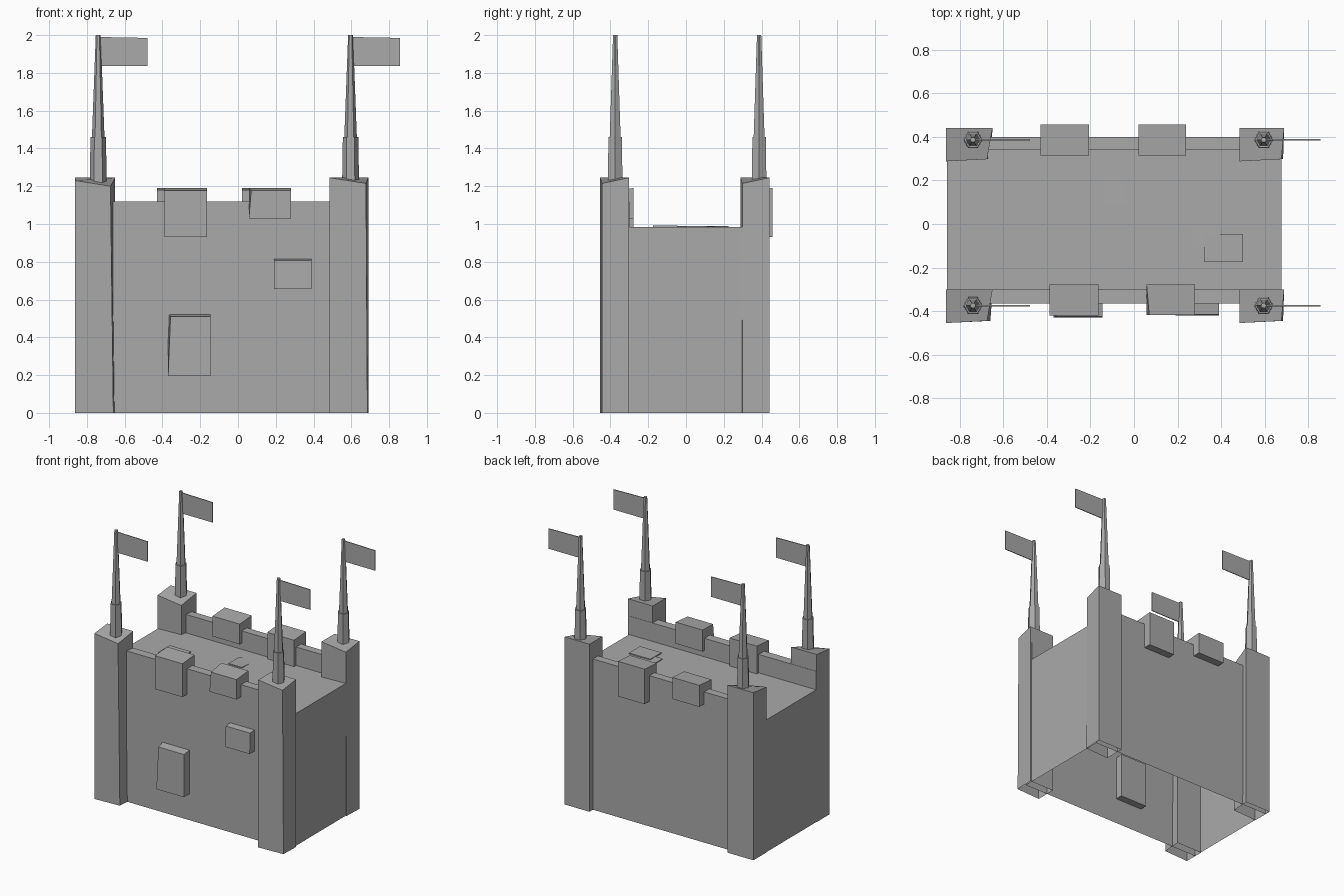
import bpy, bmesh
from mathutils import Vector

cube = bpy.data.objects.get("Cube")
if cube:
    bpy.data.objects.remove(cube)

stone = bpy.data.materials.new("grey_stone")
stone.use_nodes = True
stone.diffuse_color = (0.4, 0.4, 0.4, 1)
stone.node_tree.nodes["Principled BSDF"].inputs["Base Color"].default_value = (0.4, 0.4, 0.4, 1)


def finish(name, bm):
    bmesh.ops.recalc_face_normals(bm, faces=bm.faces)
    mesh = bpy.data.meshes.new(name)
    bm.to_mesh(mesh)
    bm.free()
    mesh.materials.append(stone)
    obj = bpy.data.objects.new(name, mesh)
    bpy.context.collection.objects.link(obj)
    return obj


def block(name, x, y, z, shape=None, open_bottom=False):
    """Box between limits; shape(sx, sy, sz) returns an offset for each corner."""
    bm = bmesh.new()
    bmesh.ops.create_cube(bm, size=2)
    for v in bm.verts:
        side = [c > 0 for c in v.co]
        v.co = Vector((x[side[0]], y[side[1]], z[side[2]]))
        if shape:
            v.co += Vector(shape(*side))
    finish_bottom = [f for f in bm.faces if all(v.co.z <= z[0] + 0.001 for v in f.verts)]
    if open_bottom:
        bmesh.ops.delete(bm, geom=finish_bottom, context='FACES_ONLY')
    return finish(name, bm)


# Hollow keep: cross-section with both parapets, run along x, open underneath
profile = [(-0.365, 0), (-0.365, 1.12), (-0.30, 1.12), (-0.30, 0.983),
           (0.34, 0.983), (0.34, 1.12), (0.40, 1.12), (0.40, 0)]
bm = bmesh.new()
ends = [[bm.verts.new((x, y, z)) for y, z in profile] for x in (-0.86, 0.678)]
for end in ends:
    bm.faces.new(end)
for i in range(len(profile) - 1):
    bm.faces.new((ends[0][i], ends[0][i + 1], ends[1][i + 1], ends[1][i]))
finish("keep_walls_and_roof", bm)


# Corner towers with slightly crooked fronts and sloping tops
def tower_shape(is_left):
    def shape(sx, sy, sz):
        if sy:
            return (0, 0, 0)
        dx = (-0.025 if sz else -0.01) if sx else 0
        dy = 0.01 if sx else 0
        low = 0.015 if sx == is_left else 0.045
        if is_left:
            low = 0.03 if sx else 0
        return (dx * (0.5 if is_left else 1), dy, -low if sz else 0)
    return shape


# Tapered six-sided poles
def pole(name, x, y, z0, z1, r0, r1):
    bm = bmesh.new()
    bmesh.ops.create_cone(bm, cap_ends=True, segments=6, radius1=r0, radius2=r1, depth=z1 - z0)
    for v in bm.verts:
        v.co = Vector((x + v.co.y, y + v.co.x, v.co.z + (z0 + z1) / 2))
    finish(name, bm)


for side, x0, x1, px in (("right", -0.863, -0.65, -0.74), ("left", 0.485, 0.69, 0.596)):
    for end, y0, py in (("front", -0.455, -0.375), ("back", 0.288, 0.387)):
        tag = end + "_" + side
        block(tag + "_tower", (x0, x1), (y0, y0 + 0.153), (0, 1.245),
              tower_shape(side == "left"), open_bottom=True)
        pole(tag + "_pole_base", px, py, 1.2, 1.46, 0.045, 0.041)
        pole(tag + "_flagpole", px, py, 1.44, 2.0, 0.034, 0.013)
        block(tag + "_flag", (px, px + 0.262), (py - 0.003, py + 0.003), (1.836, 1.99),
              lambda sx, sy, sz: (0, 0, -0.005 if sx and sz else 0))


# Battlements, with the outer top edge dropped a little
def sloped(drop, inset=0.0, lean=0.0):
    return lambda sx, sy, sz: ((lean if sz and not sx and not sy else 0),
                               (inset if sz and not sy else 0),
                               (-drop if sz and not sy else 0))


block("front_battlement_right", (-0.388, -0.163), (-0.42, -0.278), (0.93, 1.19), sloped(0.012))
block("front_battlement_left", (0.058, 0.28), (-0.418, -0.278), (1.03, 1.19), sloped(0.012, 0, 0.012))
block("back_battlement_right", (-0.43, -0.207), (0.315, 0.457), (1.03, 1.19), sloped(0.01))
block("back_battlement_left", (0.02, 0.24), (0.315, 0.457), (0.93, 1.19), sloped(0.01))

# Door and window slabs on the front wall
block("door", (-0.37, -0.145), (-0.43, -0.31), (0.195, 0.53), sloped(0.02, 0.005, 0.013))
block("window", (0.19, 0.39), (-0.42, -0.31), (0.655, 0.82), sloped(0.012, 0.005))

# Thin slabs lying on the roof
slabs = [(-0.635, -0.46, -0.025, 0.105), (-0.145, -0.035, 0.095, 0.225),
         (0.265, 0.395, -0.105, 0.0), (0.325, 0.5, -0.175, -0.045)]
for i, (x0, x1, y0, y1) in enumerate(slabs):
    tilt = i in (1, 2)
    block("roof_slab_%d" % (i + 1), (x0, x1), (y0, y1), (0.978, 0.989 + 0.002 * (i == 3)),
          lambda sx, sy, sz: (0, 0, -0.008 if tilt and sz and sx and sy else 0))
